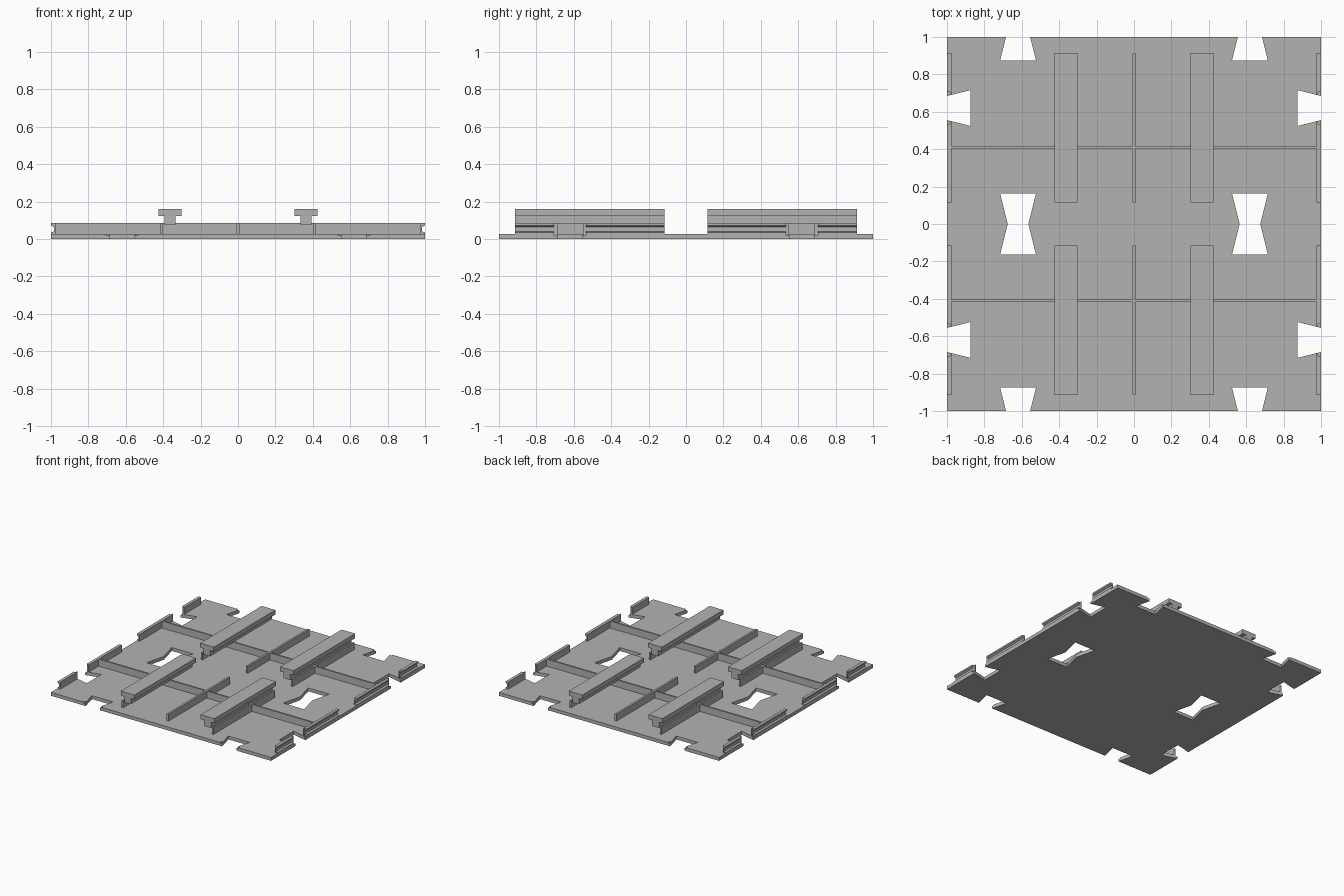
import bpy
import bmesh
from math import pi
from mathutils import Matrix, Vector

cube = bpy.data.objects.get("Cube")
if cube:
    bpy.data.objects.remove(cube, do_unlink=True)

grey = bpy.data.materials.new("plain_grey")
grey.use_nodes = True
grey.diffuse_color = (0.45, 0.45, 0.45, 1)
grey.node_tree.nodes["Principled BSDF"].inputs["Base Color"].default_value = grey.diffuse_color

PLATE_TOP, RIB_TOP = 0.028, 0.085
RIB, NOTCH, RAIL_X = 0.41, 0.62, 0.363
Y0, Y1 = 0.115, 0.915


def prism(bm, points, depth):
    """Extrude a closed loop of 3D points along the depth vector."""
    face = bm.faces.new([bm.verts.new(p) for p in points])
    ext = bmesh.ops.extrude_face_region(bm, geom=[face])
    moved = [v for v in ext["geom"] if isinstance(v, bmesh.types.BMVert)]
    bmesh.ops.translate(bm, verts=moved, vec=depth)


def finish(name, bm):
    bmesh.ops.recalc_face_normals(bm, faces=bm.faces)
    mesh = bpy.data.meshes.new(name)
    bm.to_mesh(mesh)
    bm.free()
    mesh.materials.append(grey)
    obj = bpy.data.objects.new(name, mesh)
    bpy.context.collection.objects.link(obj)
    return obj


def box(name, x0, x1, y0, y1, z0, z1):
    bm = bmesh.new()
    prism(bm, [(x0, y0, z0), (x1, y0, z0), (x1, y1, z0), (x0, y1, z0)], Vector((0, 0, z1 - z0)))
    return finish(name, bm)


def along_y(name, profile, y0, y1):
    bm = bmesh.new()
    prism(bm, [(x, y0, z) for x, z in profile], Vector((0, y1 - y0, 0)))
    return finish(name, bm)


def edge_cutter(name, outline, z0, z1):
    """Repeat an outline at both notches on each of the four edges."""
    bm = bmesh.new()
    for quarter in range(4):
        turn = Matrix.Rotation(quarter * pi / 2, 3, "Z")
        for shift in (-NOTCH, NOTCH):
            loop = [turn @ Vector((x, y + shift, z0)) for x, y in outline]
            prism(bm, loop, Vector((0, 0, z1 - z0)))
    obj = finish(name, bm)
    obj.hide_render = True
    return obj


def cut(obj, cutters):
    for c in cutters:
        mod = obj.modifiers.new("cut", "BOOLEAN")
        mod.object = c
        mod.operation = "DIFFERENCE"
        mod.solver = "EXACT"
    graph = bpy.context.evaluated_depsgraph_get()
    mesh = bpy.data.meshes.new_from_object(obj.evaluated_get(graph))
    obj.modifiers.clear()
    obj.data = mesh


# Cutters: dovetail notches, their shallow shoulders, hourglass holes
dovetail = edge_cutter("dovetail_cutter",
                       [(0.873, -0.096), (1.05, -0.052), (1.05, 0.052), (0.873, 0.096)], -0.1, 0.2)
shoulder = edge_cutter("shoulder_cutter",
                       [(0.985, -0.085), (1.05, -0.085), (1.05, 0.085), (0.985, 0.085)], 0.02, 0.2)
bm = bmesh.new()
for s in (-NOTCH, NOTCH):
    half = [(0.096, -0.163), (0.055, 0), (0.096, 0.163)]
    loop = half + [(-x, y) for x, y in reversed(half)]
    prism(bm, [(x + s, y, -0.1) for x, y in loop], Vector((0, 0, 0.3)))
hourglass = finish("hourglass_cutter", bm)
hourglass.hide_render = True

# Base plate
plate = box("base_plate", -1, 1, -1, 1, 0, PLATE_TOP)
cut(plate, [dovetail, shoulder, hourglass])

# Grooved strips along the side edges
groove = [(0.975, 0.025), (1, 0.025), (1, 0.035), (0.985, 0.04), (0.985, 0.064),
          (1, 0.073), (1, RIB_TOP), (0.975, RIB_TOP)]
# T-shaped rail section
tee = [(-0.03, 0.076), (0.03, 0.076), (0.03, 0.123), (0.062, 0.123),
       (0.062, 0.16), (-0.062, 0.16), (-0.062, 0.123), (-0.03, 0.123)]

for end, (a, b) in {"front": (-Y1, -Y0), "back": (Y0, Y1)}.items():
    # Cross rib, then lengthwise ribs
    y = -RIB if end == "front" else RIB
    box(f"{end}_cross_rib", -0.978, 0.978, y - 0.007, y + 0.007, 0.025, RIB_TOP)
    for side, s in {"right": -1, "left": 1}.items():
        x = s * RIB
        box(f"{end}_{side}_rib", x - 0.007, x + 0.007, a, b, 0.025, RIB_TOP)
        along_y(f"{end}_{side}_rail", [(px + s * RAIL_X, z) for px, z in tee], a, b)
        strip = along_y(f"{end}_{side}_edge_strip", [(s * px, z) for px, z in groove], a, b)
        cut(strip, [dovetail, shoulder])
    box(f"{end}_middle_rib", -0.008, 0.008, a, b, 0.025, RIB_TOP)

for helper in (dovetail, shoulder, hourglass):
    bpy.data.objects.remove(helper, do_unlink=True)
